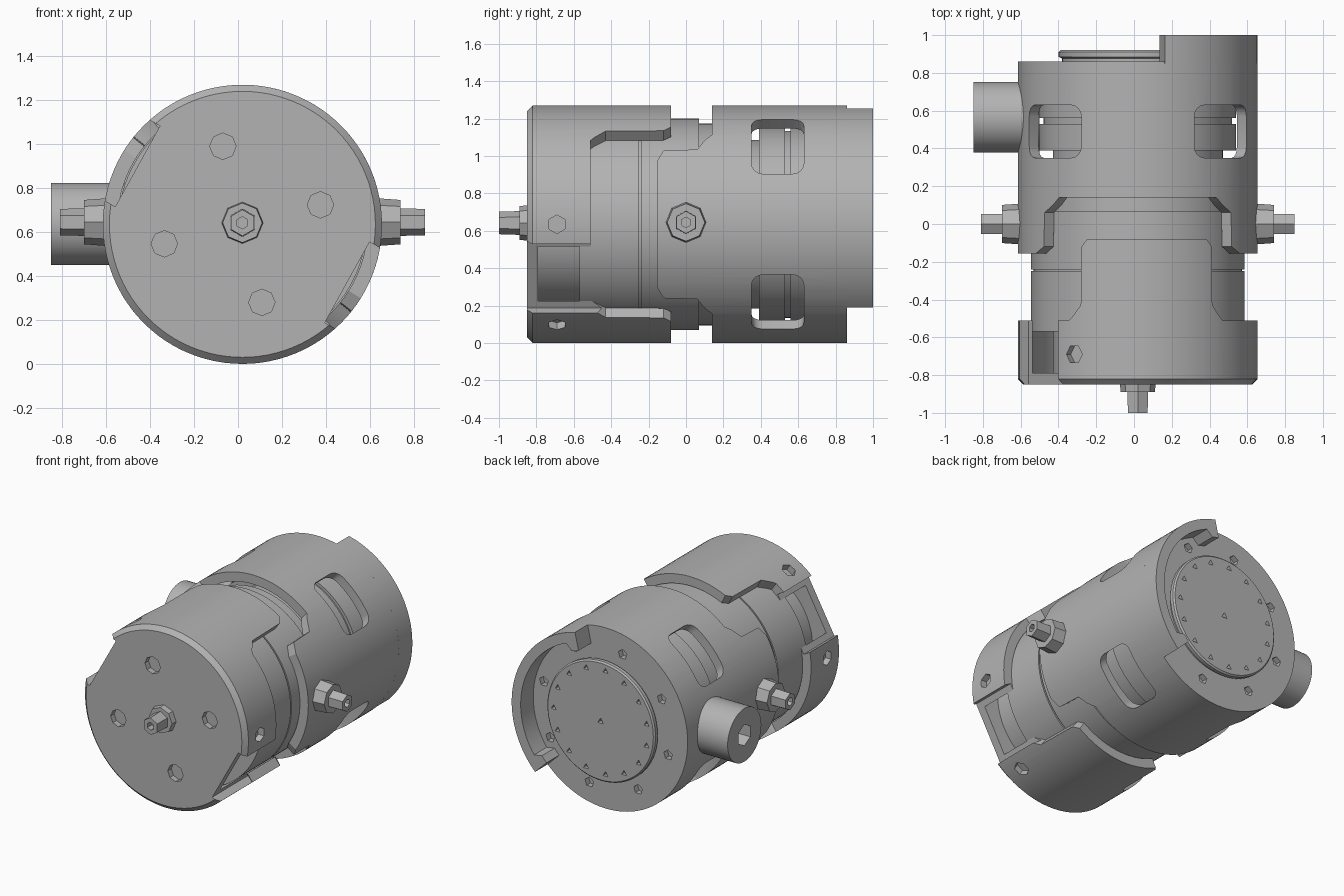
import bpy, bmesh, math
from mathutils import Vector, Matrix

if "Cube" in bpy.data.objects:
    bpy.data.objects.remove(bpy.data.objects["Cube"])

metal = bpy.data.materials.new("plain grey metal")
metal.use_nodes = True
GREY = (0.45, 0.45, 0.45, 1)
metal.diffuse_color = GREY
metal.node_tree.nodes["Principled BSDF"].inputs["Base Color"].default_value = GREY

CX, CZ, R = 0.02, 0.635, 0.635      # main axis runs along y


def finish(name, bm):
    bmesh.ops.recalc_face_normals(bm, faces=bm.faces)
    mesh = bpy.data.meshes.new(name)
    bm.to_mesh(mesh)
    bm.free()
    mesh.materials.append(metal)
    obj = bpy.data.objects.new(name, mesh)
    bpy.context.collection.objects.link(obj)
    return obj


def radial(deg):
    a = math.radians(deg)
    return Vector((math.cos(a), 0, math.sin(a)))


def on_axis(deg, r, y):
    return Vector((CX, y, CZ)) + radial(deg) * r


def turn(name, section, angles, closed=True):
    """Sweep section(angle) -> [(radius, y)] around the main axis."""
    bm = bmesh.new()
    rings = [[bm.verts.new(on_axis(a, r, y)) for r, y in section(a)] for a in angles]
    n = len(rings[0])
    for i in range(len(rings) if closed else len(rings) - 1):
        p, q = rings[i], rings[(i + 1) % len(rings)]
        for j in range(n):
            k = (j + 1) % n
            bm.faces.new((p[j], p[k], q[k], q[j]))
    if not closed:
        bm.faces.new(rings[0])
        bm.faces.new(rings[-1])
    bmesh.ops.remove_doubles(bm, verts=bm.verts, dist=1e-5)
    return finish(name, bm)


def lookup(points, d):
    for (d0, y0), (d1, y1) in zip(points, points[1:]):
        if d <= d1:
            return y0 + (y1 - y0) * (d - d0) / (d1 - d0)
    return points[-1][1]


def add_prism(bm, start, direction, length, r1, r2, sides):
    d = Vector(direction).normalized()
    rot = d.to_track_quat('Z', 'Y').to_matrix().to_4x4()
    m = Matrix.Translation(Vector(start) + d * length / 2) @ rot
    bmesh.ops.create_cone(bm, cap_ends=True, segments=sides, radius1=r1,
                          radius2=r2, depth=length, matrix=m)


def add_pocket(bm, deg, r0, r1, y0, y1, width, round_r):
    """Box reaching outwards from the axis, corners rounded."""
    box = bmesh.new()
    bmesh.ops.create_cube(box, size=1)
    bmesh.ops.scale(box, vec=(r1 - r0, y1 - y0, width), verts=box.verts)
    if round_r:
        edges = [e for e in box.edges
                 if abs((e.verts[0].co - e.verts[1].co).x) > 0.01]
        bmesh.ops.bevel(box, geom=edges, offset=round_r, segments=4,
                        profile=0.5, affect='EDGES')
    m = (Matrix.Translation(on_axis(deg, (r0 + r1) / 2, (y0 + y1) / 2))
         @ Matrix.Rotation(-math.radians(deg), 4, 'Y'))
    box.transform(m)
    temp = bpy.data.meshes.new("temp")
    box.to_mesh(temp)
    box.free()
    bm.from_mesh(temp)
    bpy.data.meshes.remove(temp)


def cut(obj, bm):
    cutter = finish("cutter", bm)
    cutter.hide_render = True
    mod = obj.modifiers.new("cut", 'BOOLEAN')
    mod.operation, mod.solver, mod.object = 'DIFFERENCE', 'EXACT', cutter
    bpy.context.view_layer.objects.active = obj
    bpy.ops.object.modifier_apply(modifier=mod.name)
    bpy.data.objects.remove(cutter)


STEPS = [i * 3.75 - 180 for i in range(96)]


def with_breaks(breaks):
    return sorted({round(a, 3) for a in STEPS + breaks})


# Inner body with groove, neck and drum
CORE = [(0, -.8), (.45, -.8), (.45, -.57), (.565, -.57), (.565, -.25), (.553, -.25),
        (.553, -.24), (.565, -.24), (.565, .07), (.54, .07), (.54, .16), (.45, .16),
        (.45, .39), (.52, .39), (.52, .53), (.5, .53), (.5, .56), (.52, .56),
        (.52, .82), (0, .82)]
turn("inner_body", lambda a: CORE, STEPS)

# Front cap: its rim carries a top and a bottom tongue
CAP_EDGE = [(0, -.08), (30, -.08), (33, -.12), (33.4, -.43), (38, -.49), (40, -.51), (95, -.51)]


def cap_section(a):
    e = lookup(CAP_EDGE, abs(abs(a) - 85))
    return [(0, -.85), (.605, -.85), (R, -.82), (R, e), (.57, e), (.57, -.79), (0, -.79)]


cap = turn("front_cap", cap_section, with_breaks(
    [s * (85 + t * d) for s in (1, -1) for t in (1, -1) for d, _ in CAP_EDGE[:-1]]))
bm = bmesh.new()
for deg in (-29, 151):                          # open side notches
    add_pocket(bm, deg, .545, .8, -.95, -.4, .42, 0)
cut(cap, bm)
bm = bmesh.new()
for deg in (0, -58, 122, 180):                  # radial screw holes
    add_prism(bm, on_axis(deg, .59, -.69), radial(deg), .1, .05, .05, 6)
for deg in (14, 104, 194, 284):                 # face holes
    add_prism(bm, on_axis(deg, .366, -.81), (0, -1, 0), .1, .06, .06, 8)
cut(cap, bm)

# Rear housing: side tongues reach forward
HOUSING_EDGE = [(0, -.155), (32, -.155), (38.5, -.12), (39, .06), (45, .1), (49, .14), (90, .14)]


def housing_section(a):
    e = lookup(HOUSING_EDGE, min(abs(a), 180 - abs(a)))
    return [(R, e), (R, .86), (0, .86), (0, .8), (.57, .8), (.57, e)]


housing = turn("rear_housing", housing_section, with_breaks(
    [s * b for s in (1, -1) for d, _ in HOUSING_EDGE[1:-1] for b in (d, 180 - d)]))
bm = bmesh.new()
for deg in (43.5, 136.5, -43.5, -136.5):        # rounded windows
    add_pocket(bm, deg, .42, .8, .35, .63, .4, .06)
cut(housing, bm)
bm = bmesh.new()
for i in range(8):                              # rear screw holes
    add_prism(bm, on_axis(i * 45 + 15, .5, .82), (0, 1, 0), .08, .035, .035, 5)
cut(housing, bm)

# Rear lip with thicker ends
LIP_START, LIP_END = -44.5, 77


def lip_section(a):
    inner = .51 if min(a - LIP_START, LIP_END - a) < 9 else .565
    return [(inner, .85), (R, .85), (R, 1), (inner, 1)]


lip_span = LIP_END - LIP_START
turn("rear_lip", lip_section,
     [LIP_START + lip_span * i / 40 for i in range(41)], closed=False)

# Rear cover disc with a ring of pits
cover = turn("rear_cover", lambda a: [(0, .83), (.4, .83), (.4, .875), (.42, .885),
                                      (.42, .91), (.41, .92), (0, .92)], STEPS)
bm = bmesh.new()
for i in range(15):
    add_prism(bm, on_axis(i * 24, .365, .89), (0, 1, 0), .06, .022, .022, 3)
add_prism(bm, on_axis(0, 0, .89), (0, 1, 0), .06, .025, .025, 3)
cut(cover, bm)

# Side port
bm = bmesh.new()
add_prism(bm, (-.5, .565, .637), (-1, 0, 0), .35, .187, .187, 48)
port = finish("side_port", bm)
bm = bmesh.new()
add_prism(bm, (-.7, .565, .637), (-1, 0, 0), .3, .075, .075, 6)
cut(port, bm)


# Hex fittings: flange nut and hollow stud
def fitting(name, base, direction, nut, total, nut_r):
    d = Vector(direction)
    bm = bmesh.new()
    add_prism(bm, Vector(base) - d * .05, d, nut + .05, nut_r, nut_r * .9, 8)
    finish(name + "_nut", bm)
    bm = bmesh.new()
    add_prism(bm, base, d, total, .065, .06, 6)
    stud = finish(name + "_stud", bm)
    bm = bmesh.new()
    add_prism(bm, Vector(base) + d * (total - .05), d, .1, .028, .028, 6)
    cut(stud, bm)


fitting("front_fitting", (CX, -.85, .642), (0, -1, 0), .04, .15, .1)
fitting("left_fitting", (.64, 0, .645), (1, 0, 0), .1, .21, .112)
fitting("right_fitting", (-.6, 0, .645), (-1, 0, 0), .1, .21, .112)

# Smooth the round walls, keep the edges crisp
bpy.ops.object.select_all(action='DESELECT')
for obj in bpy.context.scene.objects:
    if obj.type == 'MESH':
        obj.select_set(True)
        bpy.context.view_layer.objects.active = obj
bpy.ops.object.shade_smooth_by_angle(angle=math.radians(25))
